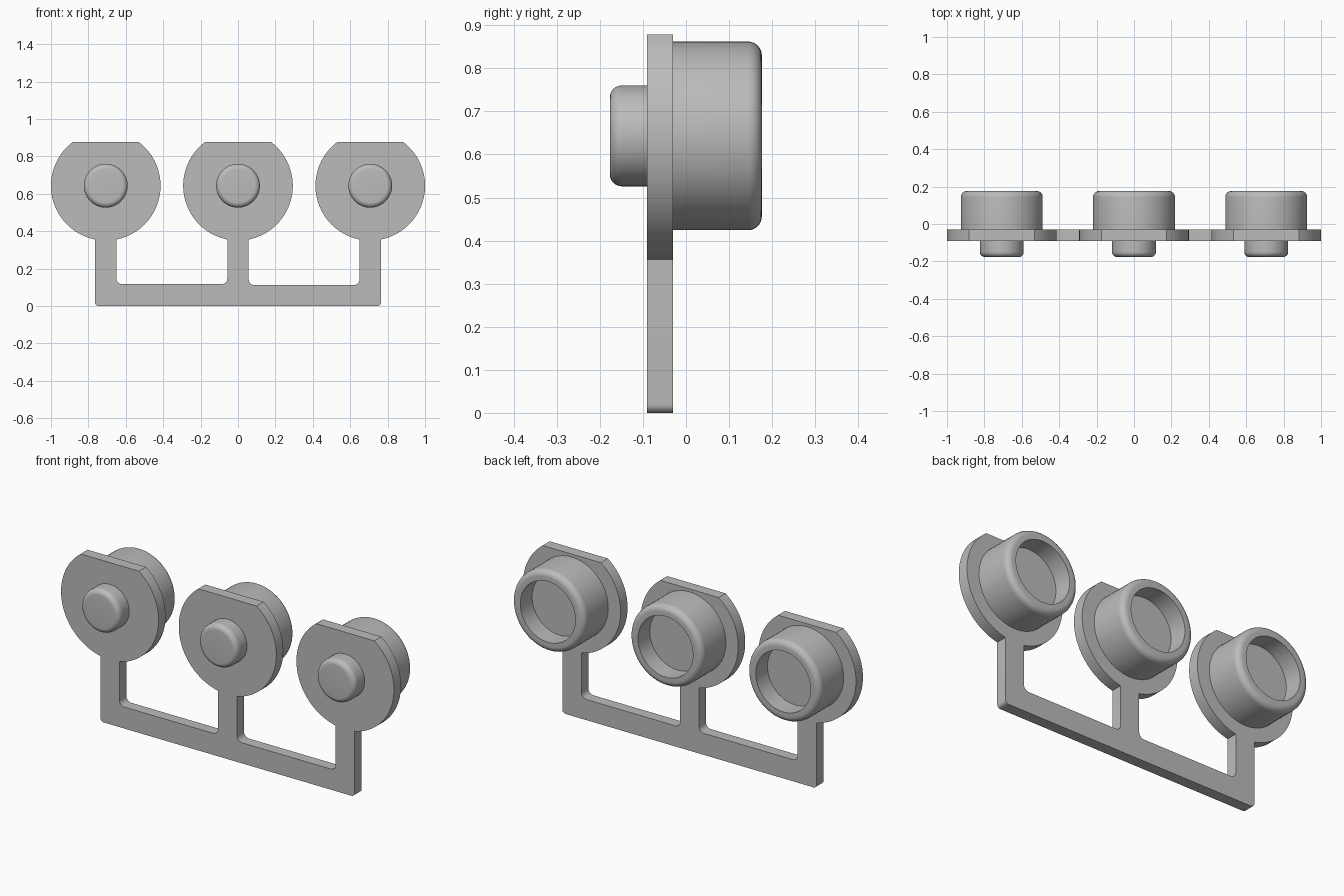
import bpy, bmesh, math
from mathutils import Vector

cube = bpy.data.objects.get("Cube")
if cube:
    bpy.data.objects.remove(cube)

grey = bpy.data.materials.new("plain_grey")
grey.use_nodes = True
grey.diffuse_color = (0.5, 0.5, 0.5, 1)
grey.node_tree.nodes["Principled BSDF"].inputs["Base Color"].default_value = (0.5, 0.5, 0.5, 1)

SPACING, DISC_Z, DISC_R, TOP_Z = 0.707, 0.643, 0.293, 0.878
POST = 0.057                      # half width of a post
FRONT, BACK = -0.09, -0.03        # thickness of the flat frame


def finish(bm, name):
    bmesh.ops.recalc_face_normals(bm, faces=bm.faces)
    mesh = bpy.data.meshes.new(name)
    bm.to_mesh(mesh)
    bm.free()
    mesh.materials.append(grey)
    obj = bpy.data.objects.new(name, mesh)
    bpy.context.collection.objects.link(obj)
    bpy.ops.object.select_all(action='DESELECT')
    obj.select_set(True)
    bpy.context.view_layer.objects.active = obj
    bpy.ops.object.shade_smooth_by_angle(angle=math.radians(35))
    return obj


def fillet(prev, corner, nxt, radius, steps=6):
    """Round a right-angled corner between two neighbours."""
    p, c, n = Vector(prev), Vector(corner), Vector(nxt)
    a, b = (p - c).normalized() * radius, (n - c).normalized() * radius
    centre = c + a + b
    turns = [i / steps * math.pi / 2 for i in range(steps + 1)]
    return [tuple(centre - b * math.cos(t) - a * math.sin(t)) for t in turns]


def arc(cx, start, end, steps=36):
    angles = [start + (end - start) * i / steps for i in range(steps + 1)]
    return [(cx + DISC_R * math.cos(t), DISC_Z + DISC_R * math.sin(t)) for t in angles]


def lathe(name, cx, profile, segments=64):
    """Spin (radius, y) points round the disc axis."""
    bm = bmesh.new()
    verts = [bm.verts.new((cx + r, y, DISC_Z)) for r, y in profile]
    edges = [bm.edges.new(pair) for pair in zip(verts, verts[1:])]
    bmesh.ops.spin(bm, geom=verts + edges, cent=(cx, 0, DISC_Z), axis=(0, 1, 0),
                   angle=math.tau, steps=segments, use_duplicate=False)
    bmesh.ops.remove_doubles(bm, verts=bm.verts, dist=0.0001)
    return finish(bm, name)


# Flat frame: rail, three posts and three discs with a cut top, as one outline
edge = SPACING + POST
cut = math.asin((TOP_Z - DISC_Z) / DISC_R)
foot = math.acos(POST / DISC_R)
outline = fillet((-edge, 1), (-edge, 0), (edge, 0), 0.02)
outline += fillet((-edge, 0), (edge, 0), (edge, 1), 0.02)
for cx, rail_top in ((SPACING, 0.112), (0, 0.117), (-SPACING, None)):
    outline += arc(cx, -foot, cut) + arc(cx, math.pi - cut, math.pi + foot)
    if rail_top:
        right, left = cx - POST, cx - SPACING + POST
        outline += fillet((right, 1), (right, rail_top), (left, rail_top), 0.03)
        outline += fillet((right, rail_top), (left, rail_top), (left, 1), 0.03)

bm = bmesh.new()
face = bm.faces.new([bm.verts.new((x, FRONT, z)) for x, z in outline])
extruded = bmesh.ops.extrude_face_region(bm, geom=[face], use_keep_orig=True)
moved = [g for g in extruded["geom"] if isinstance(g, bmesh.types.BMVert)]
bmesh.ops.translate(bm, verts=moved, vec=(0, BACK - FRONT, 0))
finish(bm, "frame")

# Buttons at the front and hollow cups at the back
button = [(0.117, FRONT)]
button += fillet((0.117, FRONT), (0.117, -0.177), (0, -0.177), 0.028, 8) + [(0, -0.177)]
cup = [(0.219, BACK)]
cup += fillet((0.219, BACK), (0.219, 0.176), (0, 0.176), 0.032, 8)
cup += [(0.165, 0.176), (0.165, 0.075), (0, 0.075)]
for side, cx in (("right", -SPACING), ("middle", 0), ("left", SPACING)):
    lathe(side + "_button", cx, button)
    lathe(side + "_cup", cx, cup)
